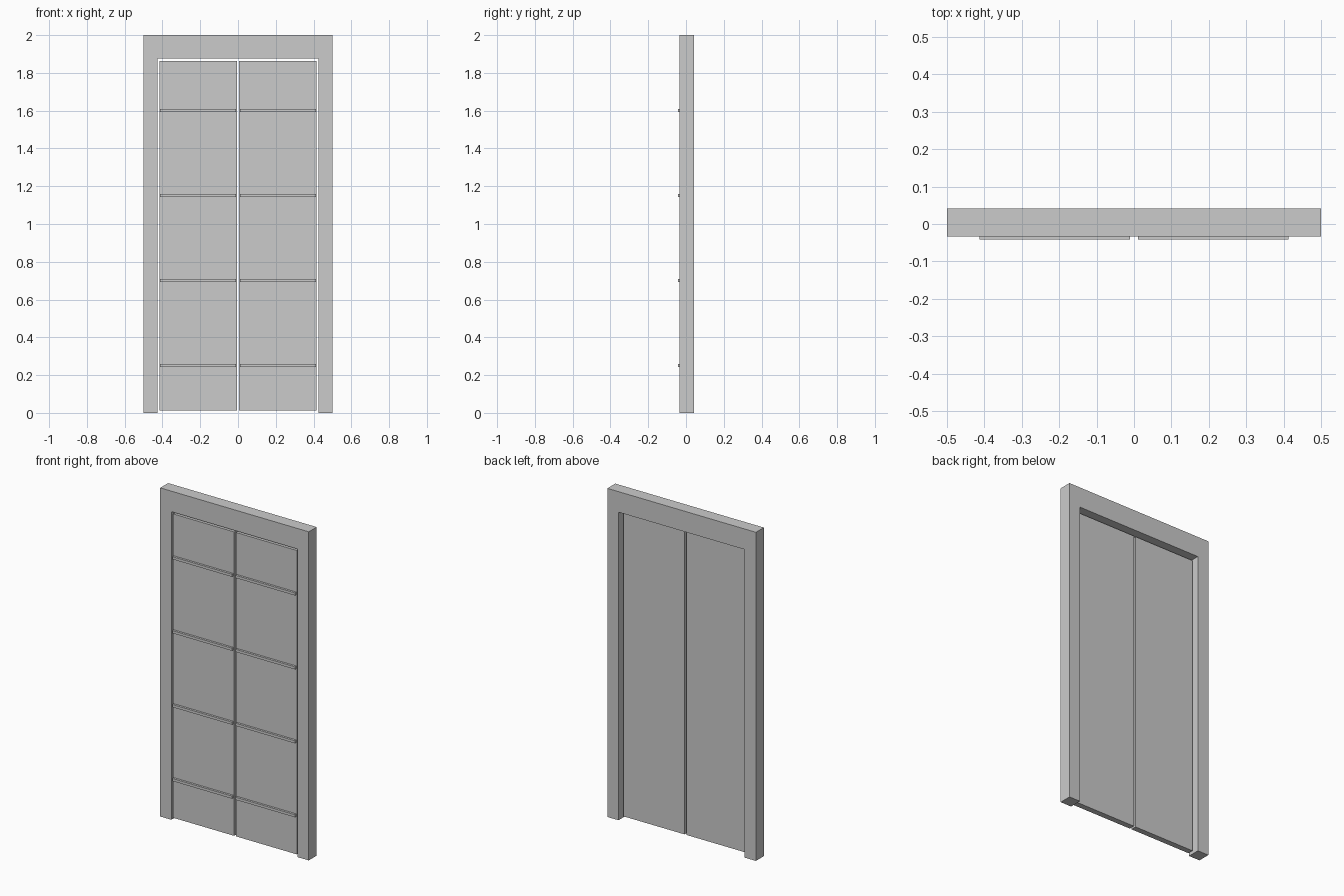
import bpy
import bmesh

if "Cube" in bpy.data.objects:
    bpy.data.objects.remove(bpy.data.objects["Cube"])


def extrude_profile(name, outline, y0, y1):
    """Extrude an (x, z) outline from y0 (front) to y1 (back)."""
    bm = bmesh.new()
    face = bm.faces.new([bm.verts.new((x, y0, z)) for x, z in outline])
    ext = bmesh.ops.extrude_face_region(bm, geom=[face])
    new_verts = [g for g in ext["geom"] if isinstance(g, bmesh.types.BMVert)]
    bmesh.ops.translate(bm, verts=new_verts, vec=(0, y1 - y0, 0))
    bmesh.ops.recalc_face_normals(bm, faces=bm.faces)
    mesh = bpy.data.meshes.new(name)
    bm.to_mesh(mesh)
    bm.free()
    obj = bpy.data.objects.new(name, mesh)
    bpy.context.collection.objects.link(obj)
    return obj


def box(name, x0, x1, y0, y1, z0, z1):
    return extrude_profile(name, [(x0, z0), (x1, z0), (x1, z1), (x0, z1)], y0, y1)


# Door frame: two jambs and a lintel in one piece, open at the floor
W, H = 0.5, 2.0
IN_W, IN_H = 0.425, 1.875
extrude_profile("door_frame",
                [(-W, 0), (-IN_W, 0), (-IN_W, IN_H), (IN_W, IN_H),
                 (IN_W, 0), (W, 0), (W, H), (-W, H)],
                -0.034, 0.042)

# Two door leaves, each with four raised horizontal strips
DOOR_FRONT, DOOR_BACK = -0.029, 0.006
for side, s in (("left", -1), ("right", 1)):
    xa, xb = sorted((s * 0.006, s * 0.416))
    box(f"{side}_door", xa, xb, DOOR_FRONT, DOOR_BACK, 0.0125, 1.862)
    xa, xb = sorted((s * 0.011, s * 0.413))
    for i in range(4):
        z = 0.25 + 0.45 * i
        box(f"{side}_door_strip_{i + 1}", xa, xb, -0.042, DOOR_FRONT + 0.002,
            z - 0.008, z + 0.008)
